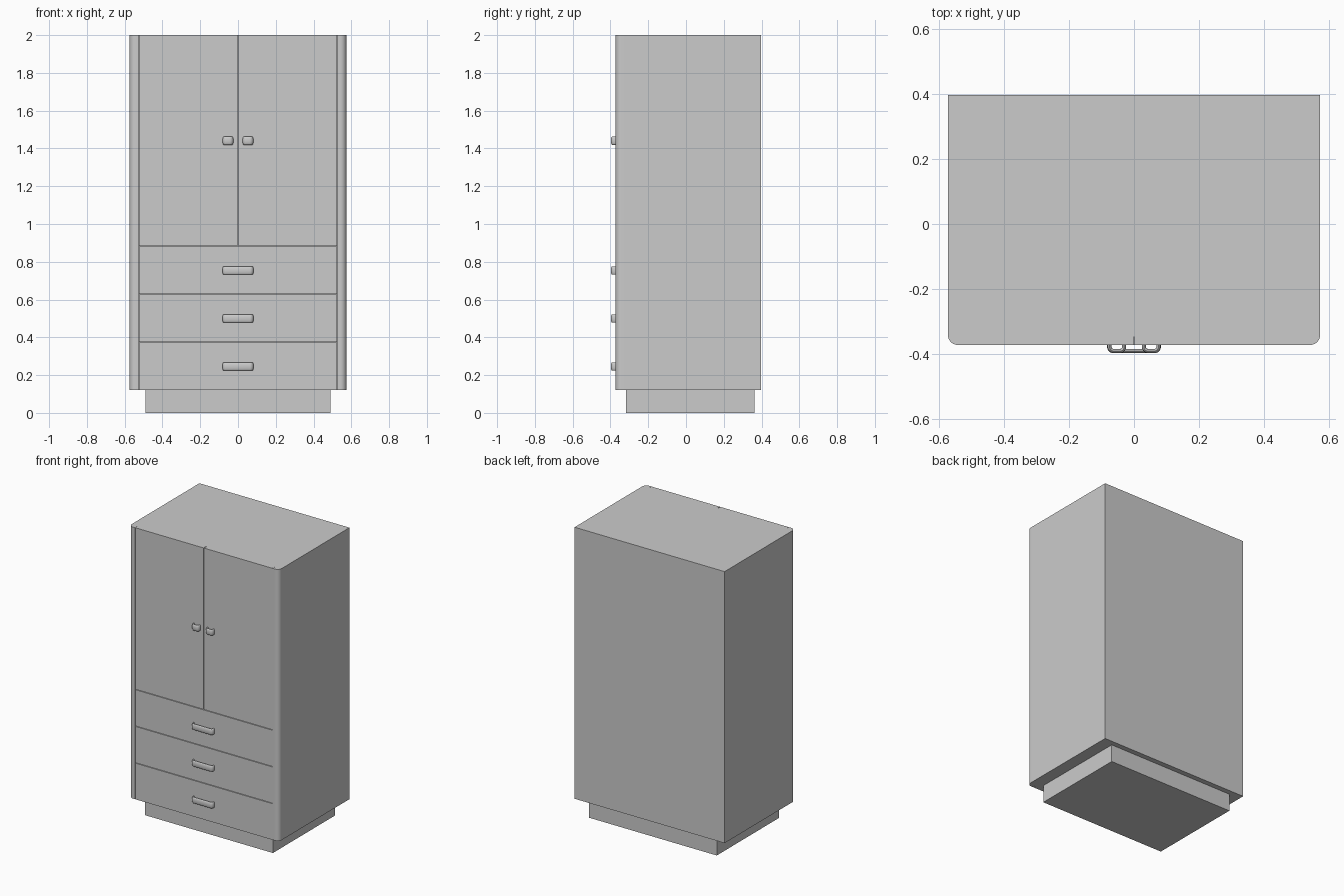
import bpy, bmesh, math
from mathutils import Vector

if "Cube" in bpy.data.objects:
    bpy.data.objects.remove(bpy.data.objects["Cube"])

BOTTOM, TOP = 0.122, 2.0
FRONT, PANEL, BACK = -0.373, -0.349, 0.398
INNER, OUTER = 0.526, 0.574


def finish(bm, name, smooth=False):
    bmesh.ops.recalc_face_normals(bm, faces=bm.faces)
    me = bpy.data.meshes.new(name)
    bm.to_mesh(me)
    bm.free()
    ob = bpy.data.objects.new(name, me)
    bpy.context.collection.objects.link(ob)
    if smooth:
        bpy.ops.object.select_all(action='DESELECT')
        ob.select_set(True)
        bpy.context.view_layer.objects.active = ob
        bpy.ops.object.shade_smooth_by_angle(angle=math.radians(40))
    return ob


def prism(name, outline, z0, z1, smooth=False):
    """Extrude a plan outline from z0 up to z1."""
    bm = bmesh.new()
    face = bm.faces.new([bm.verts.new((x, y, z0)) for x, y in outline])
    ext = bmesh.ops.extrude_face_region(bm, geom=[face])
    verts = [g for g in ext['geom'] if isinstance(g, bmesh.types.BMVert)]
    bmesh.ops.translate(bm, verts=verts, vec=(0, 0, z1 - z0))
    return finish(bm, name, smooth)


def box(name, x0, x1, y0, y1, z0, z1):
    return prism(name, [(x0, y0), (x1, y0), (x1, y1), (x0, y1)], z0, z1)


def pull(name, cx, cz, half, thick=0.0065, tall=0.0215):
    """Arched pull: an elliptical section swept along a U-shaped path."""
    w = half - thick                       # path half width
    y_bar, y_in = -0.398 + thick, FRONT + 0.004
    r = 0.013                              # bend radius
    path = [(Vector((-w, y_in)), Vector((-1, 0)))]
    for centre, start in ((-w + r, math.pi), (w - r, 1.5 * math.pi)):
        for i in range(9):
            a = start + i / 8 * math.pi / 2
            n = Vector((math.cos(a), math.sin(a)))
            path.append((Vector((centre, y_bar + r)) + n * r, n))
    path.append((Vector((w, y_in)), Vector((1, 0))))
    bm = bmesh.new()
    rings, seg = [], 20
    for p, n in path:
        ring = []
        for k in range(seg):
            a = 2 * math.pi * k / seg
            q = p + n * (thick * math.cos(a))
            ring.append(bm.verts.new((cx + q.x, q.y, cz + tall * math.sin(a))))
        rings.append(ring)
    for a, b in zip(rings, rings[1:]):
        for k in range(seg):
            j = (k + 1) % seg
            bm.faces.new((a[k], a[j], b[j], b[k]))
    bm.faces.new(rings[0])
    bm.faces.new(rings[-1])
    return finish(bm, name, True)


# Recessed plinth and main carcass
box("plinth", -0.489, 0.489, -0.317, 0.362, 0, BOTTOM)
box("carcass", -INNER, INNER, PANEL, BACK, BOTTOM, TOP)

# Side panels, rounded front posts, doors and door pulls
R, POST_BACK, GAP = 0.032, -0.324, 0.002
for s, side in ((-1, "left"), (1, "right")):
    box(side + "_side_panel", s * INNER, s * OUTER, POST_BACK, BACK, BOTTOM, TOP)
    corner = [(OUTER - R + R * math.sin(t), FRONT + R - R * math.cos(t))
              for t in (i / 10 * math.pi / 2 for i in range(11))]
    outline = [(INNER, POST_BACK), (INNER, FRONT)] + corner + [(OUTER, POST_BACK)]
    prism(side + "_front_post", [(s * x, y) for x, y in outline], BOTTOM, TOP, True)
    box(side + "_door", s * GAP, s * (INNER - 0.001), FRONT, PANEL, 0.882 + GAP, TOP)
    pull(side + "_door_pull", s * 0.053, 1.441, 0.029)

# Drawers and drawer pulls
levels = [BOTTOM - GAP, 0.374, 0.628, 0.882]
for i, (z0, z1) in enumerate(zip(levels, levels[1:]), 1):
    box(f"drawer_front_{i}", -INNER + 0.001, INNER - 0.001, FRONT, PANEL, z0 + GAP, z1 - GAP)
    pull(f"drawer_pull_{i}", 0, 0.246 + (i - 1) * 0.2537, 0.083)
